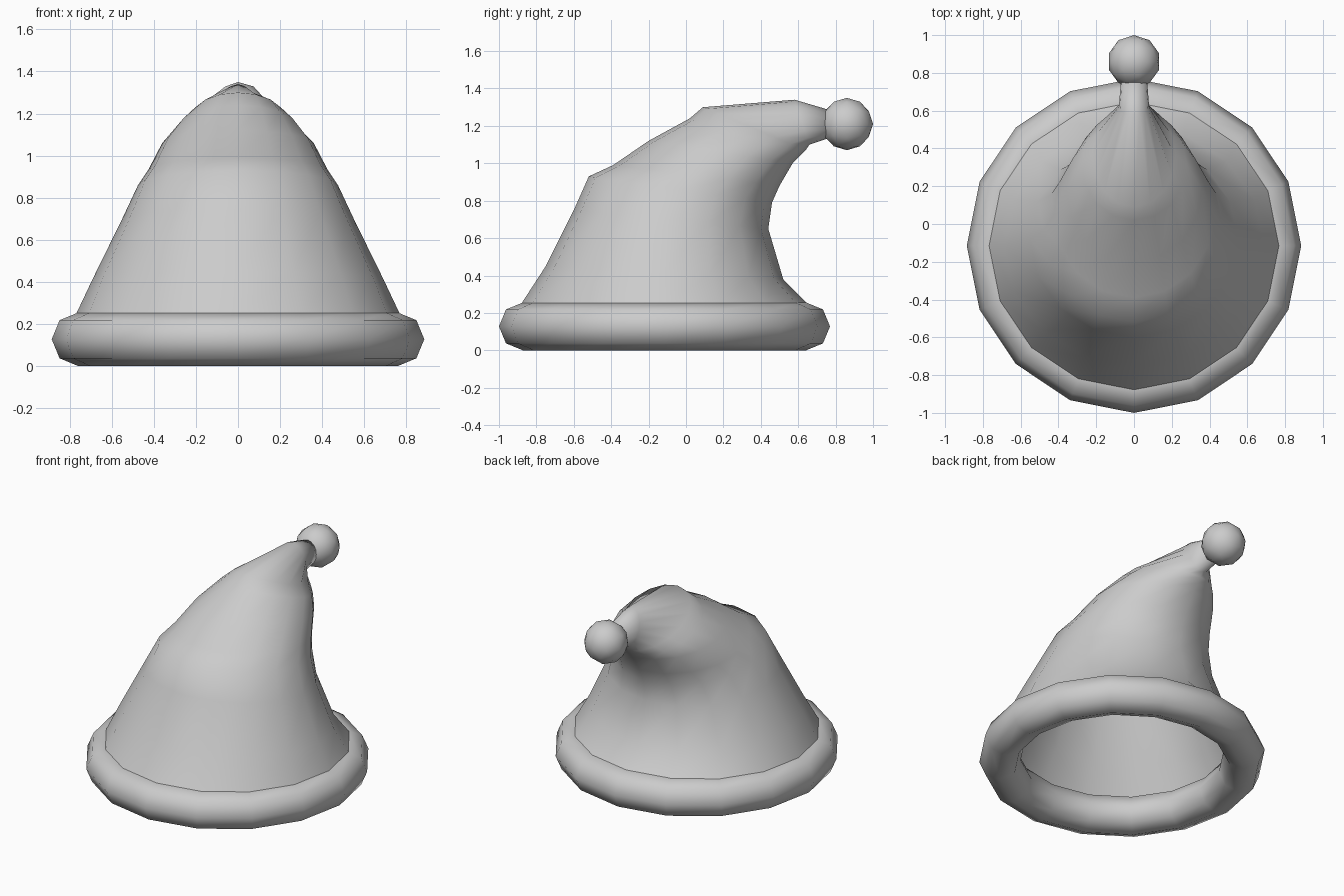
import bpy, bmesh, math
from mathutils import Vector

cube = bpy.data.objects.get("Cube")
if cube:
    bpy.data.objects.remove(cube)

SIDES = 16
RIM_Y = -0.115

felt = bpy.data.materials.new("grey felt")
felt.use_nodes = True
GREY = (0.6, 0.6, 0.6, 1)
felt.diffuse_color = GREY
felt.node_tree.nodes["Principled BSDF"].inputs["Base Color"].default_value = GREY


def finish(name, bm):
    bmesh.ops.recalc_face_normals(bm, faces=bm.faces)
    mesh = bpy.data.meshes.new(name)
    bm.to_mesh(mesh)
    bm.free()
    mesh.materials.append(felt)
    mesh.shade_smooth()
    obj = bpy.data.objects.new(name, mesh)
    bpy.context.collection.objects.link(obj)
    return obj


def bridge(bm, a, b):
    n = len(a)
    for i in range(n):
        bm.faces.new((a[i], a[(i + 1) % n], b[(i + 1) % n], b[i]))


# Rolled brim: a ring with an eight-sided section
bm = bmesh.new()
loops = []
for i in range(SIDES):
    a = math.tau * i / SIDES
    loop = []
    for j in range(8):
        t = math.tau * j / 8
        r = 0.757 + 0.128 * math.cos(t)
        loop.append(bm.verts.new((r * math.sin(a), RIM_Y - r * math.cos(a),
                                  0.128 + 0.128 * math.sin(t))))
    loops.append(loop)
for i in range(SIDES):
    bridge(bm, loops[i], loops[(i + 1) % SIDES])
finish("brim", bm)

# Drooping cone: tilted oval rings as front (y, z), back (y, z), half width
RINGS = [
    ((-0.88, 0.25), (0.65, 0.25), 0.768),
    ((-0.75, 0.45), (0.52, 0.38), 0.69),
    ((-0.60, 0.75), (0.44, 0.65), 0.55),
    ((-0.52, 0.93), (0.46, 0.79), 0.475),
    ((-0.39, 0.99), (0.50, 0.88), 0.425),
    ((-0.20, 1.12), (0.57, 1.00), 0.36),
    ((0.02, 1.24), (0.61, 1.04), 0.28),
    ((0.09, 1.30), (0.64, 1.07), 0.22),
    ((0.58, 1.34), (0.66, 1.10), 0.08),
    ((0.75, 1.29), (0.75, 1.13), 0.07),
]
bm = bmesh.new()
previous = None
for front, back, width in RINGS:
    f, b = Vector((0, *front)), Vector((0, *back))
    middle, half = (f + b) / 2, (f - b) / 2
    ring = []
    for i in range(SIDES):
        a = math.tau * i / SIDES
        ring.append(bm.verts.new(middle + half * math.cos(a)
                                 + Vector((width * math.sin(a), 0, 0))))
    if previous:
        bridge(bm, previous, ring)
    previous = ring
bm.faces.new(previous)
finish("cone", bm)

# Pompom at the tip
bm = bmesh.new()
bmesh.ops.create_icosphere(bm, subdivisions=2, radius=0.14)
pompom = finish("pompom", bm)
pompom.location = (0, 0.86, 1.21)
